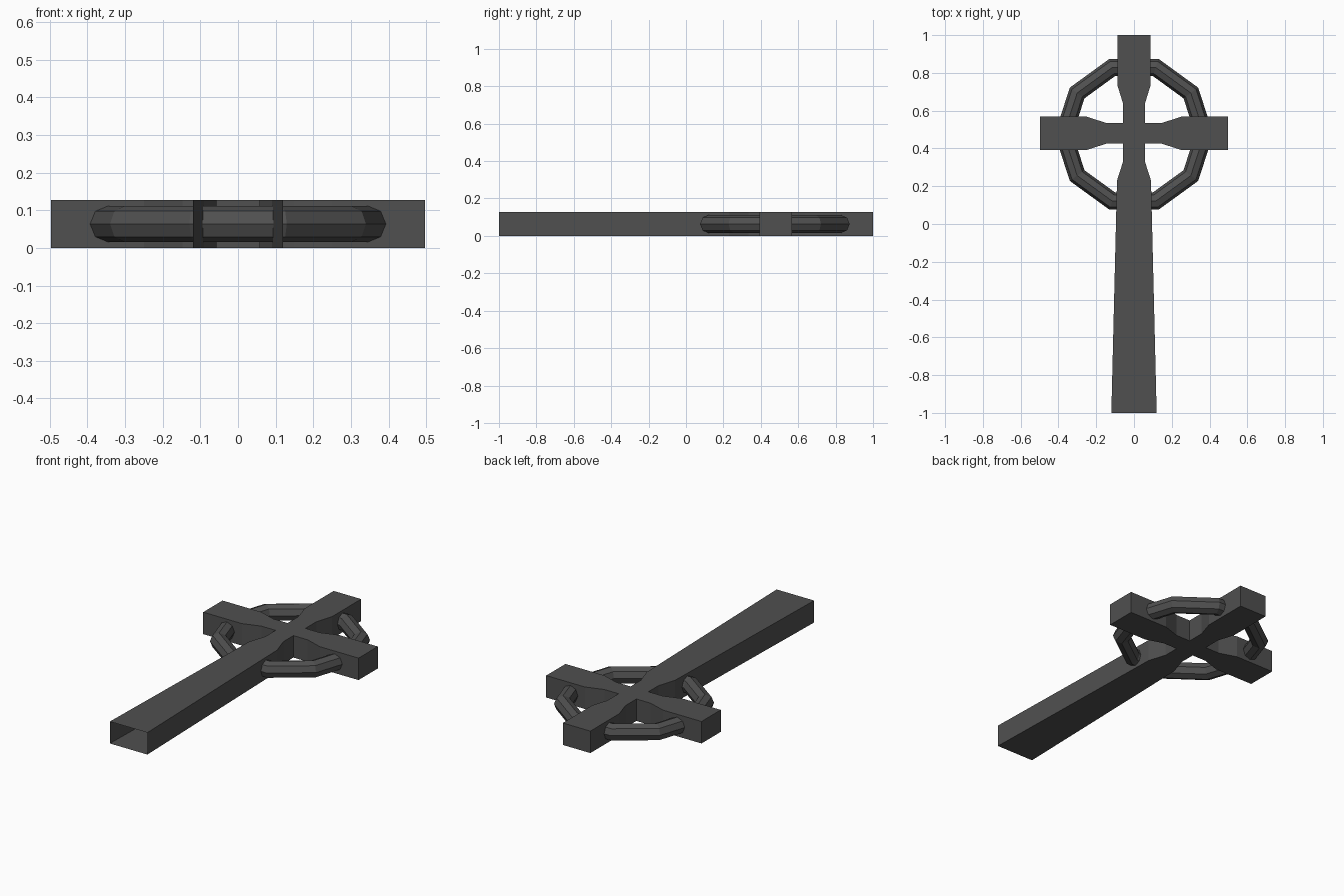
import bpy, bmesh

if "Cube" in bpy.data.objects:
    bpy.data.objects.remove(bpy.data.objects["Cube"])

H = 0.127    # slab thickness
CY = 0.48    # y of the crossing

stone = bpy.data.materials.new("dark_stone")
stone.diffuse_color = (0.08, 0.08, 0.08, 1)
stone.use_nodes = True
stone.node_tree.nodes["Principled BSDF"].inputs["Base Color"].default_value = stone.diffuse_color

# Right half of the outline, foot to head; mirrored for the left half
half = [(0.12, -1.0), (0.09, 0.23), (0.057, 0.333), (0.057, CY - 0.055),
        (0.148, CY - 0.055), (0.25, CY - 0.088), (0.497, CY - 0.088),
        (0.497, CY + 0.088), (0.25, CY + 0.088), (0.148, CY + 0.055),
        (0.057, CY + 0.055), (0.057, 0.635), (0.088, 0.735), (0.088, 1.0)]
outline = half + [(-x, y) for x, y in reversed(half)]

# Cross: hollow slab, open at the foot end
bm = bmesh.new()
low = [bm.verts.new((x, y, 0)) for x, y in outline]
high = [bm.verts.new((x, y, H)) for x, y in outline]
caps = [bm.faces.new(low[::-1]), bm.faces.new(high)]
for i in range(len(outline) - 1):   # last edge is the foot, left open
    bm.faces.new((low[i], low[i + 1], high[i + 1], high[i]))
bm.normal_update()
bmesh.ops.triangulate(bm, faces=caps, ngon_method='EAR_CLIP')
mesh = bpy.data.meshes.new("cross")
bm.to_mesh(mesh)
bm.free()
mesh.materials.append(stone)
bpy.context.collection.objects.link(bpy.data.objects.new("cross", mesh))

# Ring: ten-sided torus running through the four arms
bpy.ops.mesh.primitive_torus_add(major_segments=10, minor_segments=8,
                                 major_radius=0.372, minor_radius=0.048,
                                 location=(0, 0.475, H / 2))
ring = bpy.context.object
ring.name = "ring"
ring.data.materials.append(stone)
